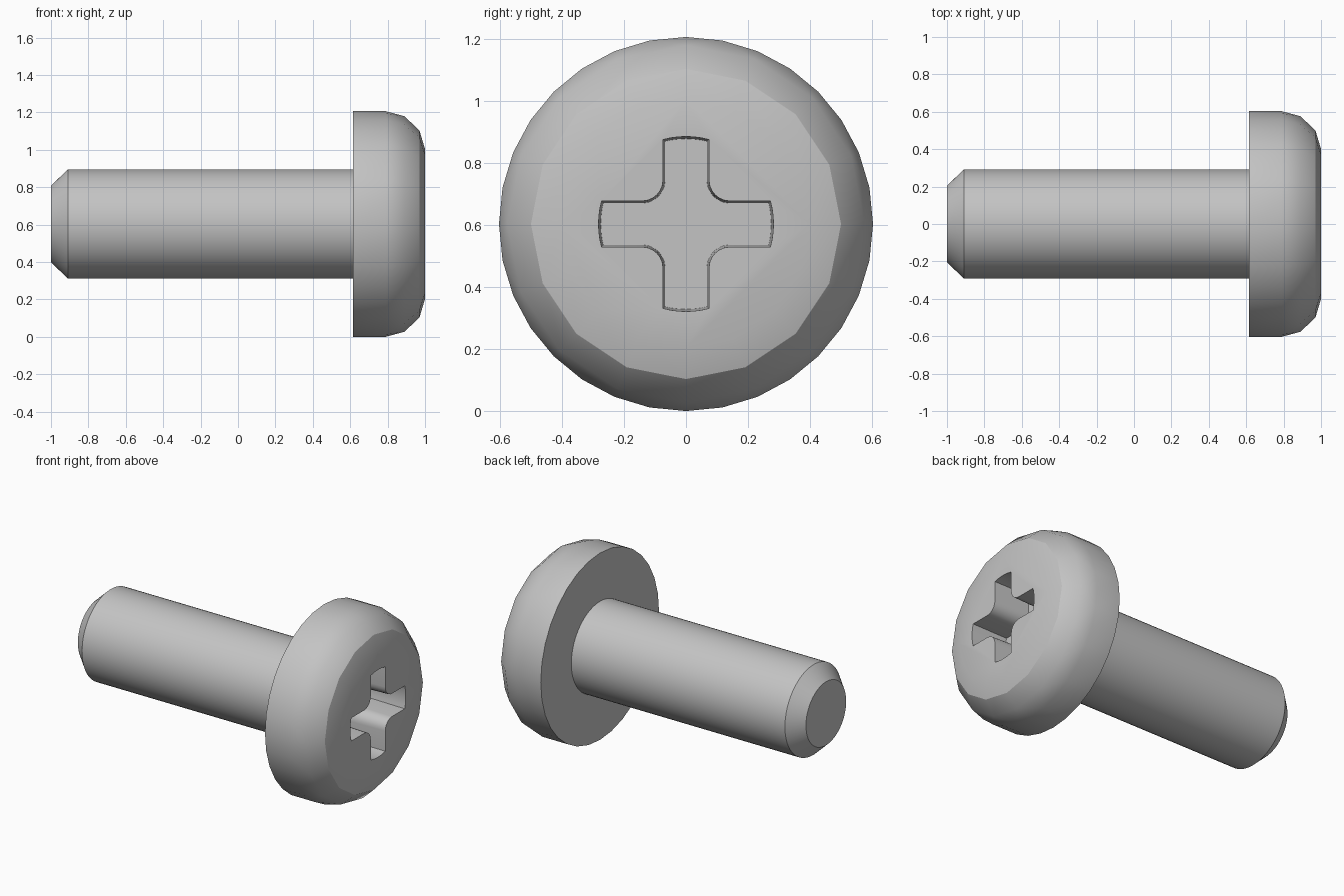
import bpy, bmesh, math

if "Cube" in bpy.data.objects:
    bpy.data.objects.remove(bpy.data.objects["Cube"], do_unlink=True)

AXIS_Z = 0.603  # height of the screw axis

steel = bpy.data.materials.new("grey steel")
steel.use_nodes = True
steel.diffuse_color = (0.55, 0.55, 0.55, 1)
steel.node_tree.nodes["Principled BSDF"].inputs["Base Color"].default_value = (0.55, 0.55, 0.55, 1)


def finish(bm, name):
    bmesh.ops.recalc_face_normals(bm, faces=bm.faces)
    mesh = bpy.data.meshes.new(name)
    bm.to_mesh(mesh)
    bm.free()
    mesh.materials.append(steel)
    obj = bpy.data.objects.new(name, mesh)
    bpy.context.collection.objects.link(obj)
    return obj


def activate(obj):
    bpy.ops.object.select_all(action='DESELECT')
    obj.select_set(True)
    bpy.context.view_layer.objects.active = obj


def smooth(obj):
    activate(obj)
    bpy.ops.object.shade_smooth_by_angle(angle=math.radians(30))


def loft(name, loops):
    """Skin a row of closed loops; a loop may have half the points of the one before."""
    bm = bmesh.new()
    rings = [[bm.verts.new(p) for p in loop] for loop in loops]
    for a, b in zip(rings, rings[1:]):
        n, m = len(a), len(b)
        for i in range(m):
            j = (i + 1) % m
            if n == m:
                bm.faces.new((a[i], a[j], b[j], b[i]))
            else:
                mid, end = a[2 * i + 1], a[(2 * i + 2) % n]
                bm.faces.new((a[2 * i], mid, b[i]))
                bm.faces.new((mid, b[j], b[i]))
                bm.faces.new((mid, end, b[j]))
    bm.faces.new(rings[0])
    bm.faces.new(rings[-1])
    return finish(bm, name)


def ring(x, r, n):
    return [(x, r * math.sin(2 * math.pi * i / n), AXIS_Z + r * math.cos(2 * math.pi * i / n))
            for i in range(n)]


def cross(x, half, reach, fillet):
    """Cross outline with rounded arm ends and filleted inner corners."""
    pts = []
    spread = math.asin(half / reach)
    for k in range(4):
        quarter = k * math.pi / 2
        local = [(reach * math.cos(t), reach * math.sin(t))
                 for t in (spread * s / 3 for s in range(-3, 4))]
        c = half + fillet
        for s in range(7):
            t = -math.pi / 2 - s * math.pi / 12
            local.append((c + fillet * math.cos(t), c + fillet * math.sin(t)))
        for u, v in local:
            pts.append((x, u * math.cos(quarter) - v * math.sin(quarter),
                        AXIS_Z + u * math.sin(quarter) + v * math.cos(quarter)))
    return pts


# Shaft with a chamfered tip
smooth(loft("shaft", [ring(-1, 0.205, 64), ring(-0.91, 0.291, 64), ring(0.615, 0.291, 64)]))

# Pan head: round rim easing into a coarser faceted dome
head = loft("head", [ring(0.615, 0.603, 32), ring(0.79, 0.603, 32), ring(0.89, 0.576, 16),
                     ring(0.97, 0.50, 16), ring(1.0, 0.40, 16)])

# Slightly tapered cross recess cut into the head
slope = 0.007 / 0.25
cutter = loft("recess_cutter", [cross(0.75, 0.067, 0.275, 0.075),
                                cross(1.05, 0.067 + 0.3 * slope, 0.275 + 0.3 * slope, 0.075 - 0.3 * slope)])
cutter.hide_render = True
cut = head.modifiers.new("recess", 'BOOLEAN')
cut.operation = 'DIFFERENCE'
cut.solver = 'EXACT'
cut.object = cutter
activate(head)
bpy.ops.object.modifier_apply(modifier=cut.name)
bpy.data.objects.remove(cutter, do_unlink=True)
smooth(head)
